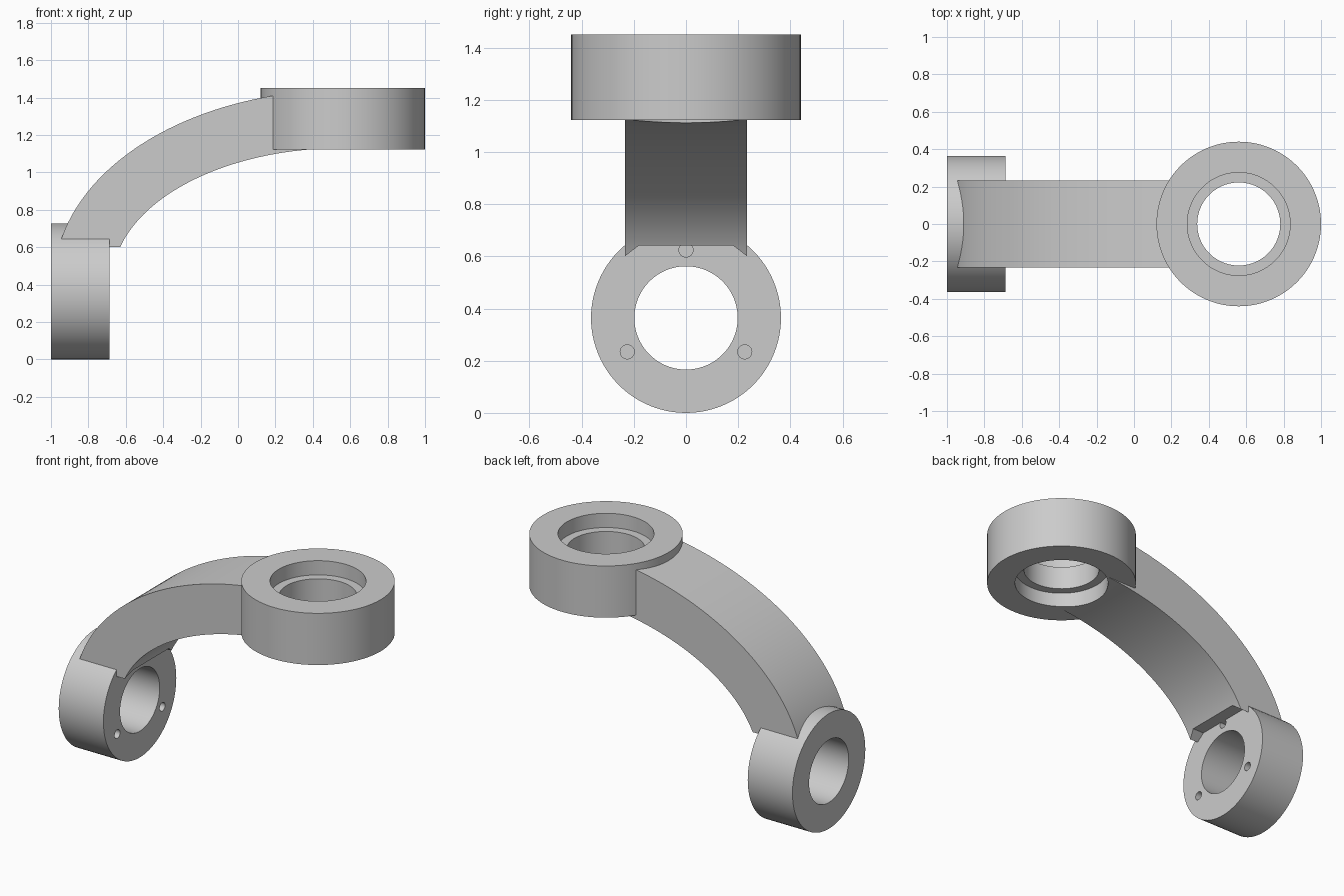
import bpy, bmesh, math
from mathutils import Matrix

if "Cube" in bpy.data.objects:
    bpy.data.objects.remove(bpy.data.objects["Cube"])

grey = bpy.data.materials.new("plain grey")
grey.diffuse_color = (0.6, 0.6, 0.6, 1)
grey.use_nodes = True
grey.node_tree.nodes["Principled BSDF"].inputs["Base Color"].default_value = grey.diffuse_color
SEG = 96


def make(name, bm):
    bmesh.ops.recalc_face_normals(bm, faces=bm.faces[:])
    me = bpy.data.meshes.new(name)
    bm.to_mesh(me)
    bm.free()
    ob = bpy.data.objects.new(name, me)
    bpy.context.collection.objects.link(ob)
    me.materials.append(grey)
    return ob


def ring(name, profile, matrix):
    """Revolve a closed (radius, height) profile about z, then place it."""
    bm = bmesh.new()
    loops = []
    for i in range(SEG):
        a = 2 * math.pi * i / SEG
        loops.append([bm.verts.new((r * math.cos(a), r * math.sin(a), h)) for r, h in profile])
    n = len(profile)
    for i in range(SEG):
        p, q = loops[i], loops[(i + 1) % SEG]
        for j in range(n):
            k = (j + 1) % n
            bm.faces.new((p[j], q[j], q[k], p[k]))
    bm.transform(matrix)
    return make(name, bm)


def prism(name, points, step):
    """Extrude a closed outline along a vector."""
    bm = bmesh.new()
    a = [bm.verts.new(p) for p in points]
    b = [bm.verts.new([c + s for c, s in zip(p, step)]) for p in points]
    bm.faces.new(a)
    bm.faces.new(b[::-1])
    for i in range(len(a)):
        k = (i + 1) % len(a)
        bm.faces.new((a[i], a[k], b[k], b[i]))
    return make(name, bm)


def cylinder(name, radius, depth, matrix, seg=SEG):
    bm = bmesh.new()
    bmesh.ops.create_cone(bm, cap_ends=True, segments=seg, radius1=radius,
                          radius2=radius, depth=depth, matrix=matrix)
    return make(name, bm)


def cut(ob, cutter):
    mod = ob.modifiers.new("cut", 'BOOLEAN')
    mod.operation = 'DIFFERENCE'
    mod.solver = 'EXACT'
    mod.object = cutter
    bpy.context.view_layer.objects.active = ob
    bpy.ops.object.modifier_apply(modifier=mod.name)
    bpy.data.objects.remove(cutter)


# Upper ring: upright bore with a counterbore at both ends
CX, Z0, Z1, STEP = 0.56, 1.123, 1.45, 0.09
upper = ring("upper_ring", [(0.44, Z0), (0.44, Z1), (0.275, Z1), (0.275, Z1 - STEP),
                            (0.222, Z1 - STEP), (0.222, Z0 + STEP), (0.275, Z0 + STEP),
                            (0.275, Z0)], Matrix.Translation((CX, 0, 0)))

# Lower ring: bore along x, three blind screw holes in the inner face
CZ, X0, X1 = 0.364, -1.0, -0.687
turn = Matrix.Rotation(math.pi / 2, 4, 'Y')
lower = ring("lower_ring", [(0.364, X0), (0.364, X1), (0.198, X1), (0.198, X0)],
             Matrix.Translation((0, 0, CZ)) @ turn)
for deg in (90, 210, 330):
    a = math.radians(deg)
    place = Matrix.Translation((X1, 0.26 * math.cos(a), CZ + 0.26 * math.sin(a)))
    cut(lower, cylinder("screw_hole", 0.027, 0.3, place @ turn, 32))


# Curved arm: two concentric elliptical arcs that level out at the upper ring's axis
def arc(rx, rz, z_end, x_end, n=48):
    zc = 0.418
    a0 = math.acos((z_end - zc) / rz)
    a1 = math.asin((CX - x_end) / rx)
    return [(CX - rx * math.sin(a0 + (a1 - a0) * i / n),
             zc + rz * math.cos(a0 + (a1 - a0) * i / n)) for i in range(n + 1)]


HALF = 0.233
outline = arc(1.543, 1.022, 0.59, 0.45) + arc(1.231, 0.712, 0.59, 0.45)[::-1]
arm = prism("curved_arm", [(x, -HALF, z) for x, z in outline], (0, 2 * HALF, 0))

# Clear the upper bore, and relieve the underside of the arm end
cut(arm, cylinder("bore_cutter", 0.275, 2, Matrix.Translation((CX, 0, 1.3))))
relief = [(-0.30, 0.5), (-0.30, 0.55), (-0.18, 0.642), (0.18, 0.642), (0.30, 0.55), (0.30, 0.5)]
cut(arm, prism("relief_cutter", [(-1.1, y, z) for y, z in relief], (0.6, 0, 0)))

# Smooth curved walls, keep rims sharp
bpy.ops.object.select_all(action='DESELECT')
for ob in (upper, lower, arm):
    ob.select_set(True)
bpy.context.view_layer.objects.active = arm
bpy.ops.object.shade_smooth_by_angle(angle=math.radians(30))
